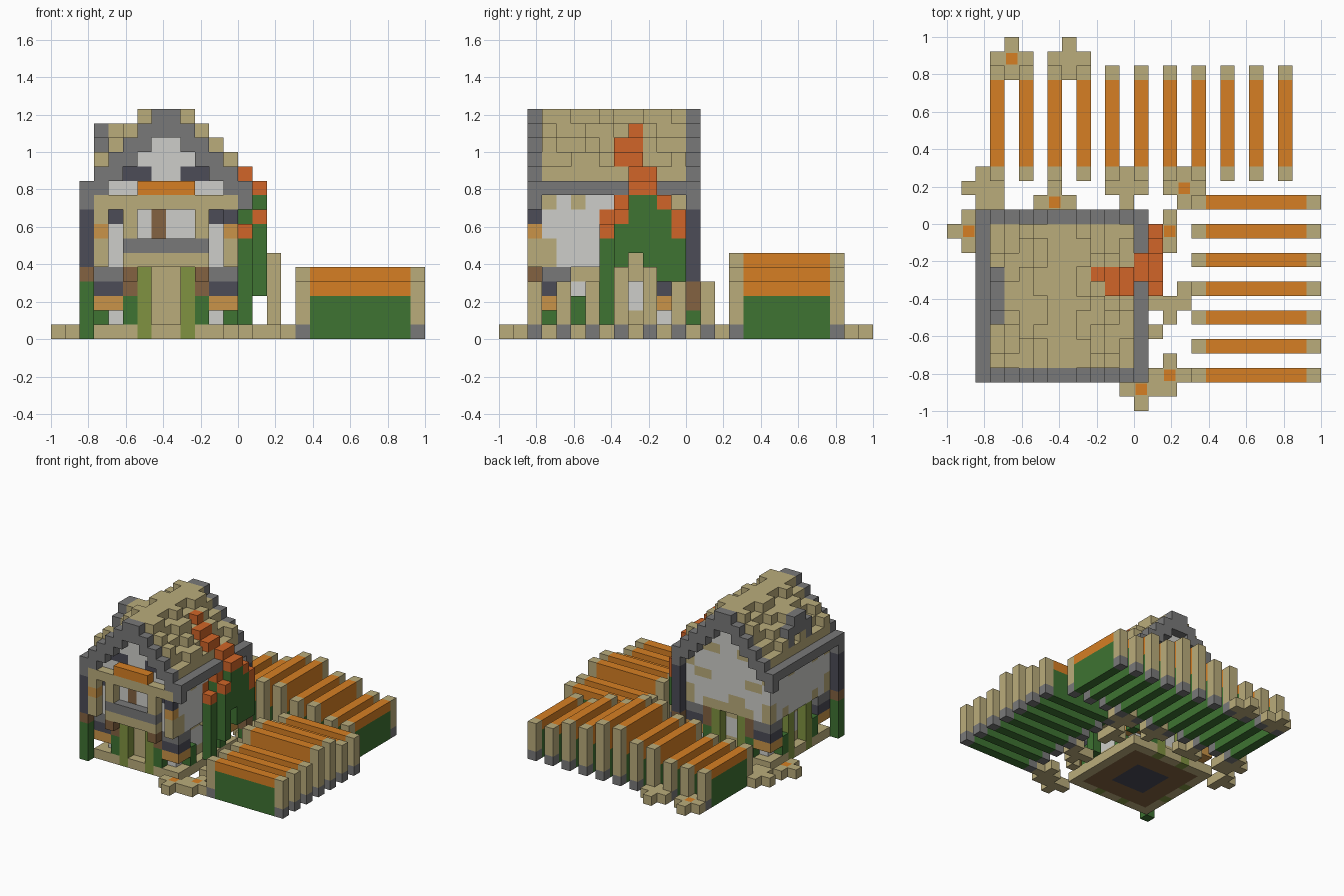
import bpy, bmesh, math
from mathutils import Vector

cube = bpy.data.objects.get("Cube")
if cube:
    bpy.data.objects.remove(cube, do_unlink=True)

U = 2 / 26  # block size


def linear(c):
    c /= 255
    return c / 12.92 if c <= 0.04 else ((c + 0.055) / 1.055) ** 2.4


# Flat colours
COLOURS = {
    "tan": (186, 172, 123), "orange": (214, 127, 36), "rust": (209, 101, 40),
    "green": (62, 115, 50), "olive": (128, 146, 65), "grey": (121, 121, 121),
    "light": (206, 206, 202), "dark": (76, 76, 87), "brown": (131, 98, 65),
    "amber": (202, 148, 72)}
NAMES = list(COLOURS)
MATS = []
for name, rgb in COLOURS.items():
    m = bpy.data.materials.new(name)
    m.use_nodes = True
    col = (*[linear(c) for c in rgb], 1)
    m.diffuse_color = col
    bsdf = next(n for n in m.node_tree.nodes if n.type == "BSDF_PRINCIPLED")
    bsdf.inputs["Base Color"].default_value = col
    bsdf.inputs["Roughness"].default_value = 0.9
    MATS.append(m)

blocks = {}


def span(v):
    return range(v[0], v[1] + 1) if isinstance(v, tuple) else (v,)


def fill(part, colour, x, y, z):
    """Fill an inclusive box of blocks; later fills replace earlier ones."""
    for i in span(x):
        for j in span(y):
            for k in span(z):
                blocks[i, j, k] = (part, colour)


# Foundation and ground floor
fill("foundation", "tan", (3, 12), (3, 12), 0)
fill("foundation", "brown", (4, 11), (4, 11), 0)
fill("foundation", "dark", (6, 9), (6, 9), 0)
fill("ground_floor", "tan", (4, 11), (4, 11), 1)
fill("ground_floor", "light", (4, 11), (4, 11), (2, 3))
fill("ground_floor", "tan", (4, 11), (4, 11), 4)
fill("door", "tan", (7, 8), 4, (1, 4))

# Stacked corner brackets
for a, b in ((3, 4), (12, 11)):
    for c, d in ((3, 4), (12, 11)):
        xs, ys = tuple(sorted((a, b))), tuple(sorted((c, d)))
        for k, colour in ((4, "grey"), (3, "dark"), (2, "amber")):
            fill("corner_bracket", colour, xs, ys, k)
        fill("corner_bracket", "light", b, d, 1)

# Stilts and shrubs under the overhang
for a in (6, 9):
    for x, y in ((a, 3), (a, 12), (3, a)):
        fill("stilt", "olive", x, y, (0, 4))
for a in (5, 10):
    for x, y in ((a, 3), (a, 12), (3, a), (12, a)):
        fill("shrub", "green", x, y, (1, 2))
    for y in (3, 12):
        fill("shrub", "brown", a, y, (3, 4))

# Walls up to the gables
for i in range(3, 13):
    barge = 9 + min(i - 2, 13 - i)
    fill("wall", "light", i, (3, 12), (5, barge - 1))
fill("floor_beam", "tan", (5, 10), 12, 5)
fill("floor_beam", "tan", (11, 12), (8, 11), (4, 5))
for i in (3, 12):
    for j in (3, 12):
        fill("wall_timber", "tan", i, j, (5, 6))
        fill("wall_timber", "tan", i, j, 9)
    for j in (5, 9):
        fill("wall_timber", "tan", i, j, 9)
for j in (5, 10):
    fill("wall_timber", "tan", 3, j, 5)
for i in (4, 10):
    fill("back_timber", "tan", (i, i + 1), 12, 8)
fill("back_timber", "tan", (6, 7), 12, 6)

# Front wall, windows and balcony
for a in (5, 9):
    fill("gable_window", "dark", (a, a + 1), 3, 11)
    fill("back_gable_window", "tan", (a, a + 1), 12, 11)
for i in (4, 11):
    fill("front_window", "dark", i, 3, 8)
fill("front_door", "brown", 7, 3, (6, 8))
fill("balcony", "tan", (3, 12), 2, 9)
fill("balcony", "tan", (5, 10), 2, 5)
fill("balcony", "grey", (5, 10), 2, 6)
for i in (5, 10):
    fill("balcony", "tan", i, 2, (7, 8))
    fill("balcony", "brown", i, 2, 4)
for i in (3, 12):
    fill("lantern_post", "tan", i, 2, (5, 6))
    fill("lantern_post", "amber", i, 2, 7)
    fill("lantern_post", "dark" if i > 8 else "tan", i, 2, 8)
fill("awning", "orange", (6, 9), 2, 10)

# Roof: eaves, tiles and stepped barge boards
for i in range(2, 14):
    step = min(i - 2, 13 - i)
    fill("roof", "tan", i, (3, 12), (9 + step, 10 + step))
    if 1 <= step <= 4:
        for j in range(3, 13):
            if (j * 3 + i * 5) % 7 in (1, 3, 5):
                fill("roof", "tan", i, j, 11 + step)
    for j in (2, 13):
        fill("barge_board", "grey", i, j, (9 + step, 10 + step))
for i in (2, 13):
    for j in range(3, 13):
        blocks.pop((i, j, 9))
    fill("eave", "grey", i, (3, 12), 10)

# Dormer on the side of the roof
fill("dormer", "tan", (4, 5), (6, 9), (11, 13))
fill("dormer", "tan", (4, 5), (7, 8), 14)
fill("dormer", "light", 4, (7, 8), (11, 13))
fill("dormer", "grey", 3, (7, 8), 14)
fill("dormer", "grey", 3, (6, 9), 13)
for j in (6, 9):
    fill("dormer", "grey", 3, j, 12)

# Long corner posts
for x, base in ((2, 0), (13, 1)):
    low = 3 if x == 2 else 1
    fill("corner_post", "green", x, x, (base, low))
    fill("corner_post", "brown", x, x, (low + 1, 4 if x == 2 else 3))
    fill("corner_post", "dark", x, x, (5 if x == 2 else 4, 8))

# Climbing vine over the wall and roof, parted over the side opening
fill("vine", "green", (13, 14), (8, 11), (4, 8))
for i in (13, 14):
    for k in (4, 5):
        blocks.pop((i, 9, k))
fill("vine", "green", 14, (9, 10), 9)
fill("vine", "green", 14, 12, (4, 6))
fill("vine", "green", 14, 8, 3)
fill("vine", "green", 13, 7, (1, 6))
for x, y, z in ((10, 9, 14), (11, (8, 9), 13), (12, (8, 9), 12), (13, (9, 10), 11),
                (14, (9, 10), 10), (14, 8, 8), (13, 8, 9), (14, 11, 9), (14, 12, (7, 8)),
                (13, 7, 7), (12, 7, 8)):
    fill("vine", "rust", x, y, z)


# Crop rows
def crop_row(centre, along_x, height):
    start, end = (17, 25) if along_x else (16, 23)
    for p in range(start, end + 1):
        x, y = (p, centre) if along_x else (centre, p)
        if p in (start, end):
            fill("row_end_post", "grey", x, y, 0)
            fill("row_end_post", "tan", x, y, (1, height - 1))
        else:
            fill("crop_row", "green", x, y, (0, 2))
            fill("crop_row", "orange", x, y, (3, height - 1))


for j in range(2, 15, 2):
    crop_row(j, True, 5 if j in (8, 10) else 4)
for i in range(3, 24, 2):
    crop_row(i, False, 6 if i in (13, 15) else 5 if 9 <= i <= 19 else 4)

# Stepping-stone paths
for x, y in ((4, (23, 25)), ((3, 5), 24), (8, (23, 25)), ((7, 9), 24),
             ((1, 3), 15), (2, 16), (3, 14), (2, 14), (1, (11, 13)), (0, 12),
             ((6, 8), 14), (7, 15), ((11, 13), 15), (12, (14, 16)), ((15, 17), 15),
             (16, (14, 16)), (15, (11, 13)), (14, 12), ((14, 16), 7), (16, 8), (15, 6),
             (17, 8), (14, 5), (15, (1, 3)), (14, 2), (16, 2), ((12, 14), 1), (13, 0)):
    for i in span(x):
        for j in span(y):
            if (i, j, 0) not in blocks:
                fill("path", "tan", i, j, 0)


# Turn the blocks of each part into one mesh of exposed faces
def quad(bm, centre, n, size, colour):
    n = Vector(n)
    u = Vector((n.y, n.z, n.x))
    v = n.cross(u)
    h = size / 2
    corners = [centre + u * a * h + v * b * h for a, b in ((-1, -1), (1, -1), (1, 1), (-1, 1))]
    face = bm.faces.new([bm.verts.new(c) for c in corners])
    face.material_index = NAMES.index(colour)


def finish(name, bm):
    bmesh.ops.remove_doubles(bm, verts=bm.verts, dist=0.0001)
    mesh = bpy.data.meshes.new(name)
    bm.to_mesh(mesh)
    bm.free()
    for m in MATS:
        mesh.materials.append(m)
    bpy.context.collection.objects.link(bpy.data.objects.new(name, mesh))


SIDES = [(s, 0, 0) for s in (-1, 1)] + [(0, s, 0) for s in (-1, 1)] + [(0, 0, s) for s in (-1, 1)]
parts = {}
for (i, j, k), (part, colour) in blocks.items():
    if part not in parts:
        parts[part] = bmesh.new()
    centre = Vector((i + 0.5 - 13, j + 0.5 - 13, k + 0.5)) * U
    for n in SIDES:
        if (i + n[0], j + n[1], k + n[2]) not in blocks:
            quad(parts[part], centre + Vector(n) * U / 2, n, U, colour)
for part, bm in parts.items():
    finish(part, bm)

# Fallen leaves on the paths
bm = bmesh.new()
for i, j in ((4, 24), (16, 15), (7, 14), (1, 12), (15, 12), (15, 2), (13, 1)):
    quad(bm, Vector((i + 0.5 - 13, j + 0.5 - 13, 1.04)) * U, (0, 0, 1), U * 0.8, "orange")
finish("path_leaves", bm)
